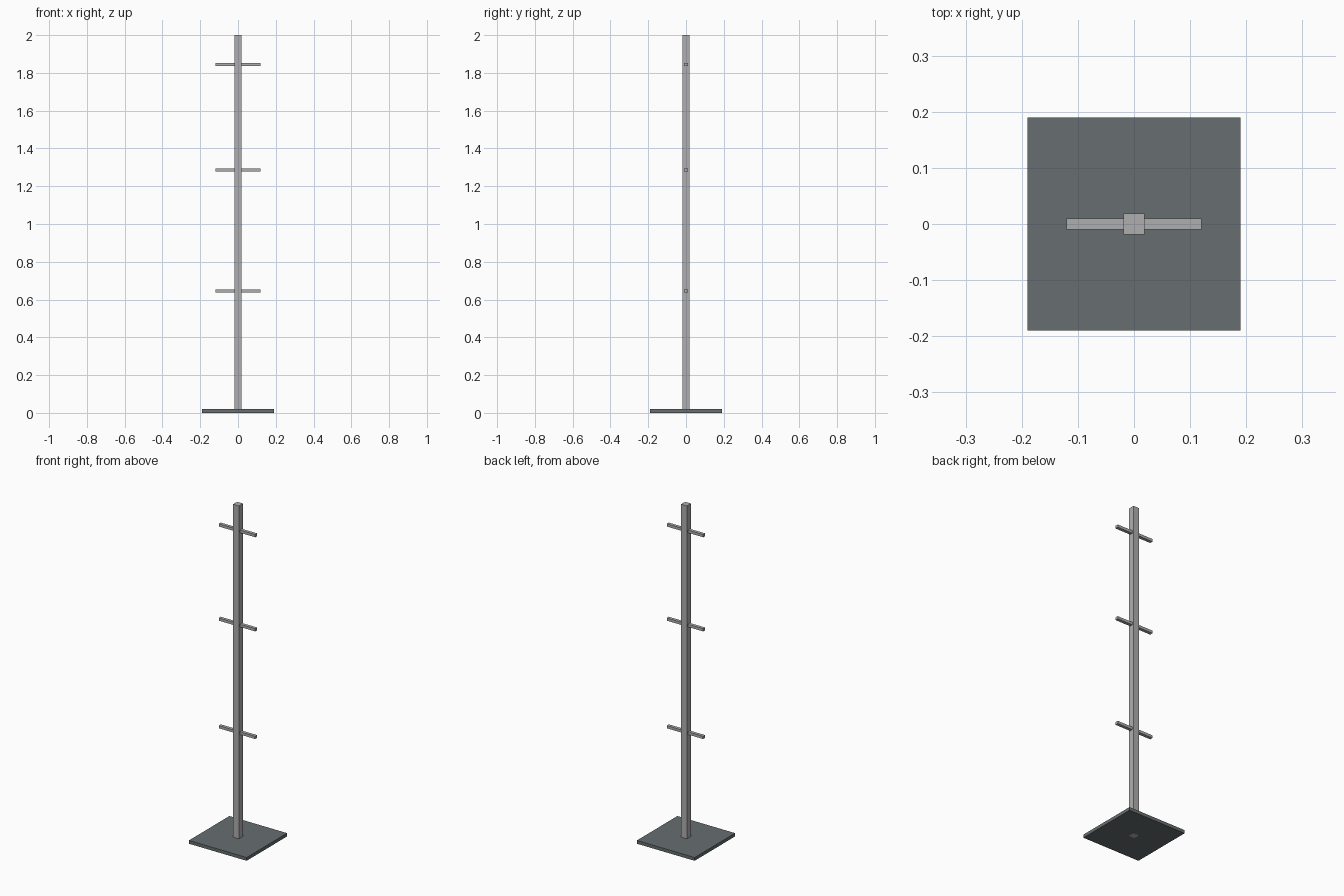
import bpy

default = bpy.data.objects.get("Cube")
if default:
    bpy.data.objects.remove(default, do_unlink=True)


def material(name, colour):
    mat = bpy.data.materials.new(name)
    mat.use_nodes = True
    mat.diffuse_color = colour
    mat.node_tree.nodes["Principled BSDF"].inputs["Base Color"].default_value = colour
    return mat


def box(name, size, bottom, mat):
    """Box centred on the z axis, resting at the given height."""
    bpy.ops.mesh.primitive_cube_add(size=1, location=(0, 0, bottom + size[2] / 2))
    obj = bpy.context.object
    obj.name = name
    obj.scale = size
    bpy.ops.object.transform_apply(location=False, rotation=False, scale=True)
    obj.data.materials.append(mat)
    return obj


steel = material("light_steel", (0.42, 0.43, 0.42, 1))
iron = material("dark_iron", (0.135, 0.155, 0.16, 1))

# Square foot plate, with the post passing through to its underside
box("base_plate", (0.38, 0.38, 0.0195), 0.0005, iron)
box("post", (0.038, 0.038, 2.0), 0, steel)

# Three square crossbars through the post
for label, centre in (("lower", 0.645), ("middle", 1.285), ("upper", 1.845)):
    box(label + "_crossbar", (0.24, 0.019, 0.016), centre - 0.008, steel)
